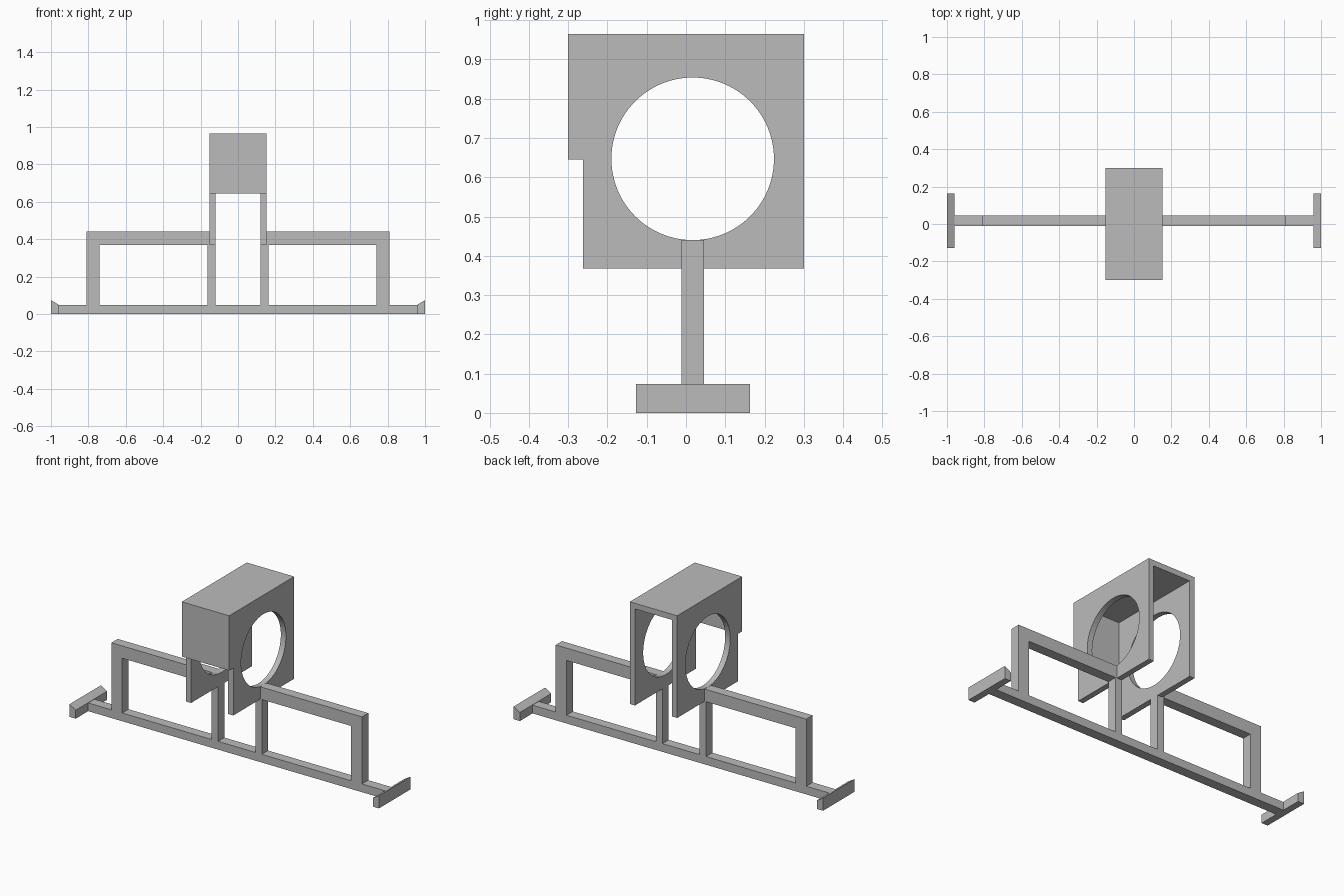
import bpy
import bmesh
from mathutils import Matrix

default = bpy.data.objects.get("Cube")
if default:
    bpy.data.objects.remove(default, do_unlink=True)

grey = bpy.data.materials.new("plain grey")
grey.use_nodes = True
GREY = (0.5, 0.5, 0.5, 1)
grey.diffuse_color = GREY
grey.node_tree.nodes["Principled BSDF"].inputs["Base Color"].default_value = GREY


def finish(name, bm):
    bmesh.ops.recalc_face_normals(bm, faces=bm.faces)
    mesh = bpy.data.meshes.new(name)
    bm.to_mesh(mesh)
    bm.free()
    mesh.materials.append(grey)
    obj = bpy.data.objects.new(name, mesh)
    bpy.context.collection.objects.link(obj)
    return obj


def prism(name, points, axis, lo, hi):
    """Extrude a closed outline along x (outline in y, z) or y (outline in x, z)."""
    bm = bmesh.new()
    place = (lambda a, b: (lo, a, b)) if axis == "x" else (lambda a, b: (a, lo, b))
    face = bm.faces.new([bm.verts.new(place(a, b)) for a, b in points])
    ext = bmesh.ops.extrude_face_region(bm, geom=[face])
    verts = [g for g in ext["geom"] if isinstance(g, bmesh.types.BMVert)]
    d = hi - lo
    bmesh.ops.translate(bm, verts=verts, vec=(d, 0, 0) if axis == "x" else (0, d, 0))
    return finish(name, bm)


def slab(name, x0, x1, z0, z1, y0, y1):
    return prism(name, [(x0, z0), (x1, z0), (x1, z1), (x0, z1)], "y", y0, y1)


def cut(target, cutter):
    mod = target.modifiers.new("cut", "BOOLEAN")
    mod.operation = "DIFFERENCE"
    mod.solver = "EXACT"
    mod.object = cutter
    bpy.context.view_layer.objects.active = target
    bpy.ops.object.modifier_apply(modifier=mod.name)
    bpy.data.objects.remove(cutter, do_unlink=True)


# Shared sizes
HALF, INNER = 0.153, 0.12      # housing half width, cavity half width
TOP, BOTTOM, LIP = 0.965, 0.368, 0.645
FRAME = (-0.012, 0.046)        # frame depth in y
RAIL, BEAM_TOP = 0.048, 0.44

# Housing: stepped side outline, hollowed from below and behind
housing = prism("housing", [(-0.3, TOP), (-0.3, LIP), (-0.262, LIP),
                            (-0.262, BOTTOM), (0.3, BOTTOM), (0.3, TOP)], "x", -HALF, HALF)
cut(housing, slab("cavity_cutter", -INNER, INNER, 0.2, TOP - 0.033, -0.262, 0.5))

# Round opening through both side walls
bm = bmesh.new()
bmesh.ops.create_cone(bm, cap_ends=True, segments=96, radius1=0.207, radius2=0.207, depth=1,
                      matrix=Matrix.Translation((0, 0.017, 0.647)) @ Matrix.Rotation(1.5707963, 4, "Y"))
cut(housing, finish("hole_cutter", bm))
bpy.ops.object.select_all(action="DESELECT")
housing.select_set(True)
bpy.context.view_layer.objects.active = housing
bpy.ops.object.shade_smooth_by_angle()

# Base rail between the feet
slab("base_rail", -0.96, 0.96, 0, RAIL, *FRAME)

# Mirrored frame parts
for side, s in (("left", 1), ("right", -1)):
    slab(f"{side}_inner_post", s * INNER, s * 0.162, RAIL, BOTTOM, *FRAME)
    slab(f"{side}_outer_post", s * 0.74, s * 0.81, RAIL, BOTTOM, *FRAME)
    slab(f"{side}_top_beam", s * HALF, s * 0.81, BOTTOM, BEAM_TOP, *FRAME)
    # Foot with a sloping top
    prism(f"{side}_foot", [(s * 0.96, 0), (s, 0), (s, 0.074), (s * 0.96, 0.05)],
          "y", -0.127, 0.163)
